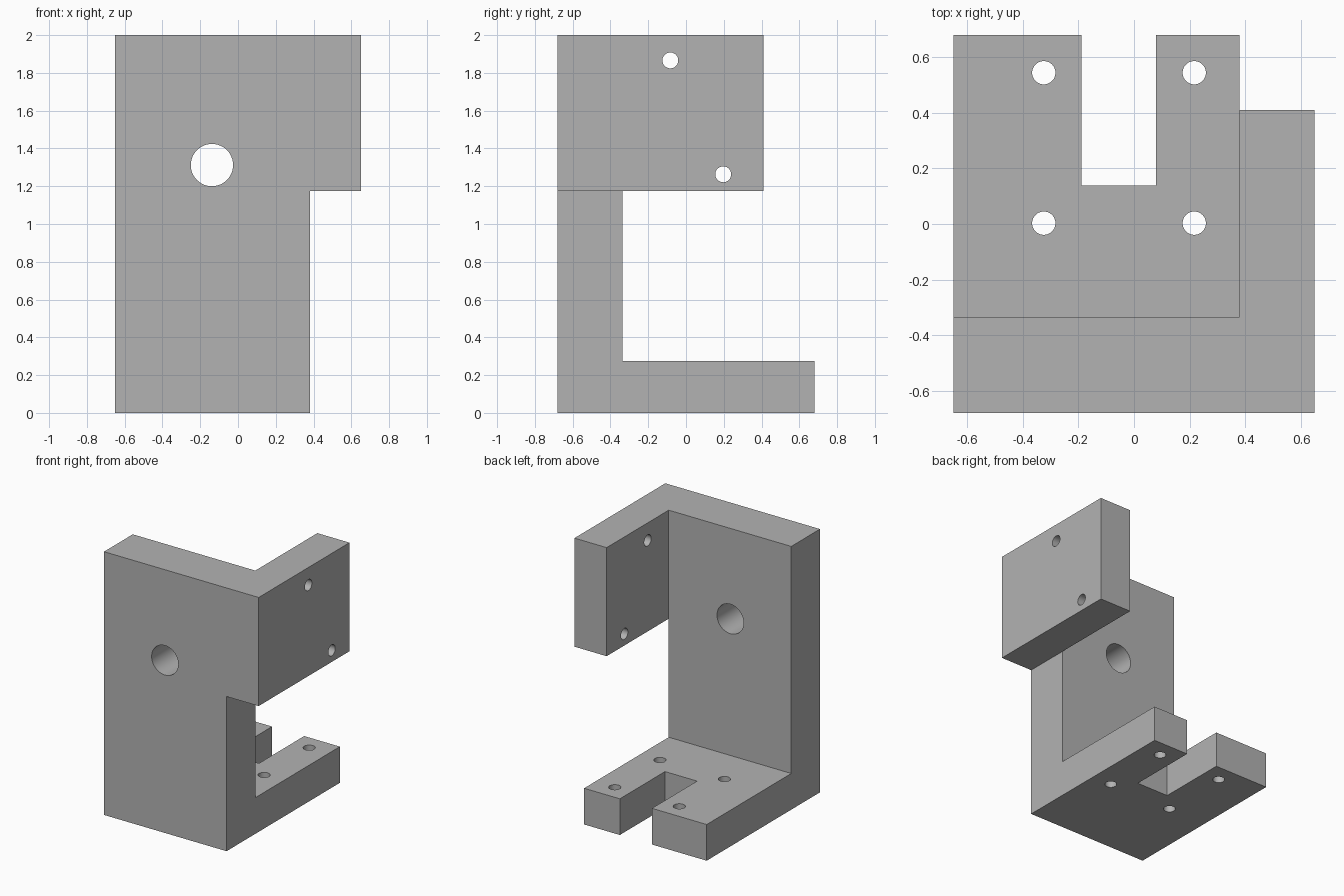
import bpy
import bmesh
import math
from mathutils import Matrix, Vector

cube = bpy.data.objects.get("Cube")
if cube:
    bpy.data.objects.remove(cube, do_unlink=True)

grey = bpy.data.materials.new("plain grey")
grey.use_nodes = True
colour = (0.45, 0.45, 0.45, 1)
grey.diffuse_color = colour
grey.node_tree.nodes["Principled BSDF"].inputs["Base Color"].default_value = colour

# Main dimensions
LEFT, INNER, RIGHT = -0.65, 0.38, 0.65
FRONT, WALL_BACK, FLANGE_BACK, BACK = -0.68, -0.335, 0.41, 0.68
BASE_TOP, FLANGE_BOTTOM, TOP = 0.275, 1.175, 2.0


def add_object(name, bm):
    bmesh.ops.recalc_face_normals(bm, faces=bm.faces)
    mesh = bpy.data.meshes.new(name)
    bm.to_mesh(mesh)
    bm.free()
    mesh.materials.append(grey)
    obj = bpy.data.objects.new(name, mesh)
    bpy.context.collection.objects.link(obj)
    return obj


def prism(name, points, extrusion):
    """Extrude a flat outline along a vector."""
    bm = bmesh.new()
    face = bm.faces.new([bm.verts.new(p) for p in points])
    result = bmesh.ops.extrude_face_region(bm, geom=[face], use_keep_orig=True)
    moved = [v for v in result["geom"] if isinstance(v, bmesh.types.BMVert)]
    bmesh.ops.translate(bm, verts=moved, vec=extrusion)
    return add_object(name, bm)


def drill(name, centre, radius, axis, depth=0.8):
    """Cylindrical cutter along the given axis."""
    bm = bmesh.new()
    turn = Vector((0, 0, 1)).rotation_difference(Vector(axis)).to_matrix().to_4x4()
    bmesh.ops.create_cone(bm, cap_ends=True, segments=48, radius1=radius,
                          radius2=radius, depth=depth,
                          matrix=Matrix.Translation(centre) @ turn)
    return add_object(name, bm)


def combine(target, other, operation):
    mod = target.modifiers.new(operation.lower(), "BOOLEAN")
    mod.operation = operation
    mod.solver = "EXACT"
    mod.object = other
    bpy.context.view_layer.objects.active = target
    bpy.ops.object.modifier_apply(modifier=mod.name)
    bpy.data.objects.remove(other, do_unlink=True)


# Upright wall, wider at the top
wall_outline = [(LEFT, 0), (INNER, 0), (INNER, FLANGE_BOTTOM),
                (RIGHT, FLANGE_BOTTOM), (RIGHT, TOP), (LEFT, TOP)]
bracket = prism("bracket", [(x, FRONT, z) for x, z in wall_outline],
                (0, WALL_BACK - FRONT, 0))

# Slotted base plate
SLOT_LEFT, SLOT_RIGHT, SLOT_END = -0.19, 0.08, 0.138
base_outline = [(LEFT, FRONT), (INNER, FRONT), (INNER, BACK), (SLOT_RIGHT, BACK),
                (SLOT_RIGHT, SLOT_END), (SLOT_LEFT, SLOT_END),
                (SLOT_LEFT, BACK), (LEFT, BACK)]
base = prism("base_plate", [(x, y, 0) for x, y in base_outline], (0, 0, BASE_TOP))
combine(bracket, base, "UNION")

# Side flange
flange_outline = [(INNER, FRONT), (RIGHT, FRONT),
                  (RIGHT, FLANGE_BACK), (INNER, FLANGE_BACK)]
flange = prism("side_flange", [(x, y, FLANGE_BOTTOM) for x, y in flange_outline],
               (0, 0, TOP - FLANGE_BOTTOM))
combine(bracket, flange, "UNION")

# Wall bore, base screw holes and flange screw holes
cutters = [drill("wall_bore", (-0.138, -0.51, 1.312), 0.112, (0, 1, 0))]
for x in (-0.325, 0.217):
    for y in (0.003, 0.545):
        cutters.append(drill("base_hole", (x, y, 0.14), 0.042, (0, 0, 1)))
for y, z in ((-0.083, 1.866), (0.197, 1.263)):
    cutters.append(drill("flange_hole", (0.515, y, z), 0.042, (1, 0, 0)))
for cutter in cutters:
    combine(bracket, cutter, "DIFFERENCE")

# Merge coplanar faces and keep only the bores smooth
bm = bmesh.new()
bm.from_mesh(bracket.data)
bmesh.ops.remove_doubles(bm, verts=bm.verts, dist=0.0001)
bmesh.ops.dissolve_limit(bm, angle_limit=math.radians(1),
                         verts=bm.verts, edges=bm.edges)
bm.to_mesh(bracket.data)
bm.free()
bpy.ops.object.select_all(action="DESELECT")
bracket.select_set(True)
bpy.context.view_layer.objects.active = bracket
bpy.ops.object.shade_smooth_by_angle(angle=math.radians(30))
